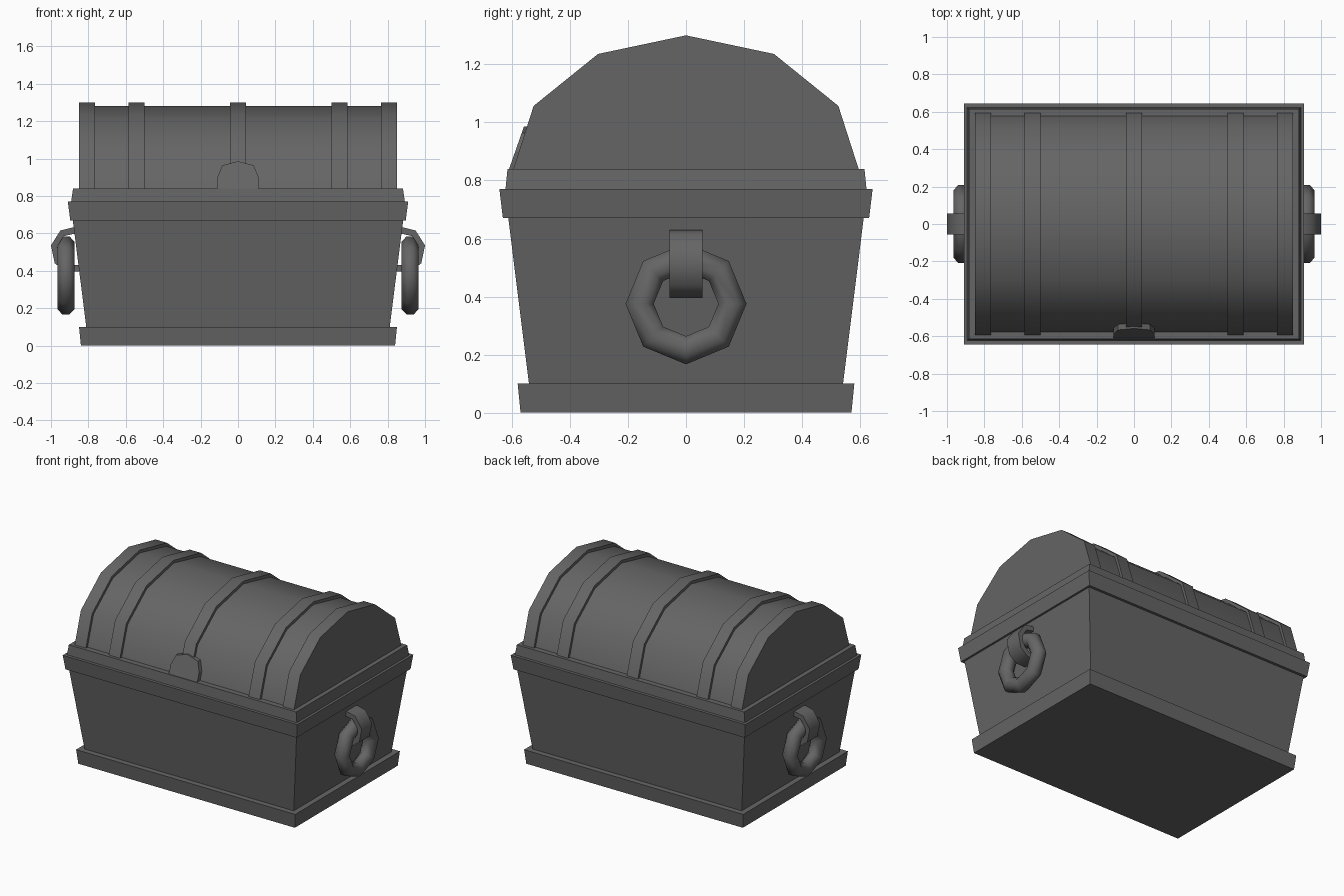
import bpy, bmesh, math
from mathutils import Matrix

cube = bpy.data.objects.get("Cube")
if cube:
    bpy.data.objects.remove(cube)

grey = bpy.data.materials.new("dark_grey")
grey.use_nodes = True
colour = (0.13, 0.13, 0.13, 1)
grey.diffuse_color = colour
grey.node_tree.nodes["Principled BSDF"].inputs["Base Color"].default_value = colour


def finish(name, bm, smooth=None):
    bmesh.ops.recalc_face_normals(bm, faces=bm.faces)
    mesh = bpy.data.meshes.new(name)
    bm.to_mesh(mesh)
    bm.free()
    mesh.materials.append(grey)
    obj = bpy.data.objects.new(name, mesh)
    bpy.context.collection.objects.link(obj)
    if smooth:
        bpy.ops.object.select_all(action="DESELECT")
        obj.select_set(True)
        bpy.context.view_layer.objects.active = obj
        bpy.ops.object.shade_smooth_by_angle(angle=math.radians(smooth))
    return obj


def tapered_box(name, z0, x0, y0, z1, x1, y1):
    """Box given by half sizes at its bottom and top."""
    bm = bmesh.new()
    bmesh.ops.create_cube(bm, size=2)
    for v in bm.verts:
        x, y, z = (x0, y0, z0) if v.co.z < 0 else (x1, y1, z1)
        v.co = (v.co.x * x, v.co.y * y, z)
    return finish(name, bm)


def prism(name, points, depth, smooth=None):
    """Closed outline of 3D points, extruded along the depth vector."""
    bm = bmesh.new()
    face = bm.faces.new([bm.verts.new(p) for p in points])
    ext = bmesh.ops.extrude_face_region(bm, geom=[face], use_keep_orig=True)
    moved = [g for g in ext["geom"] if isinstance(g, bmesh.types.BMVert)]
    bmesh.ops.translate(bm, verts=moved, vec=depth)
    return finish(name, bm, smooth)


def arch(half):
    """Full symmetric arch from its right half, ending at the ridge."""
    return half + [(-y, z) for y, z in reversed(half[:-1])]


# Chest body and its trims
tapered_box("base_skirt", 0, 0.84, 0.57, 0.1, 0.85, 0.58)
tapered_box("chest_body", 0.05, 0.805, 0.535, 0.7, 0.887, 0.616)
tapered_box("lower_rim", 0.67, 0.897, 0.631, 0.77, 0.91, 0.643)
tapered_box("lid_rim", 0.77, 0.892, 0.622, 0.84, 0.882, 0.615)

# Barrel lid and raised bands
lid = arch([(0.58, 0.83), (0.51, 1.045), (0.297, 1.215), (0, 1.28)])
band = arch([(0.598, 0.83), (0.525, 1.057), (0.303, 1.236), (0, 1.3)])
prism("lid", [(-0.82, y, z) for y, z in lid], (1.64, 0, 0), 40)
for i, x in enumerate((-0.8075, -0.5425, 0, 0.5425, 0.8075)):
    prism(f"lid_band_{i + 1}", [(x - 0.0435, y, z) for y, z in band],
          (0.087, 0, 0), 40)

# Front latch plate, leaning back with the lid
outline = arch([(0.11, 0.83), (0.11, 0.9), (0.085, 0.963), (0, 0.986)])
prism("latch", [(x, -0.613 + (z - 0.83) * 0.35, z) for x, z in outline],
      (0, 0.06, 0))

# Side handles: a strap curled through a hanging ring
strap = [(0.84, 0.63), (0.89, 0.63), (0.95, 0.615), (1.0, 0.535),
         (0.98, 0.44), (0.92, 0.395), (0.84, 0.395),
         (0.84, 0.43), (0.91, 0.43), (0.95, 0.465),
         (0.967, 0.53), (0.932, 0.585), (0.88, 0.597), (0.84, 0.597)]
for side, label in ((1, "left"), (-1, "right")):
    prism(f"{label}_handle_strap", [(side * x, -0.057, z) for x, z in strap],
          (0, 0.114, 0), 50)
    bm = bmesh.new()
    rows, cols, major, minor = 8, 8, 0.16, 0.05
    grid = []
    for i in range(rows):
        a = math.tau * i / rows
        ring = []
        for j in range(cols):
            b = math.tau * (j + 0.5) / cols
            r = major + minor * math.cos(b) * 1.05
            ring.append(bm.verts.new((side * 0.92 + minor * math.sin(b),
                                      r * math.cos(a),
                                      0.375 + r * math.sin(a))))
        grid.append(ring)
    for i in range(rows):
        for j in range(cols):
            k, m = (i + 1) % rows, (j + 1) % cols
            bm.faces.new((grid[i][j], grid[k][j], grid[k][m], grid[i][m]))
    finish(f"{label}_handle_ring", bm, 60)
